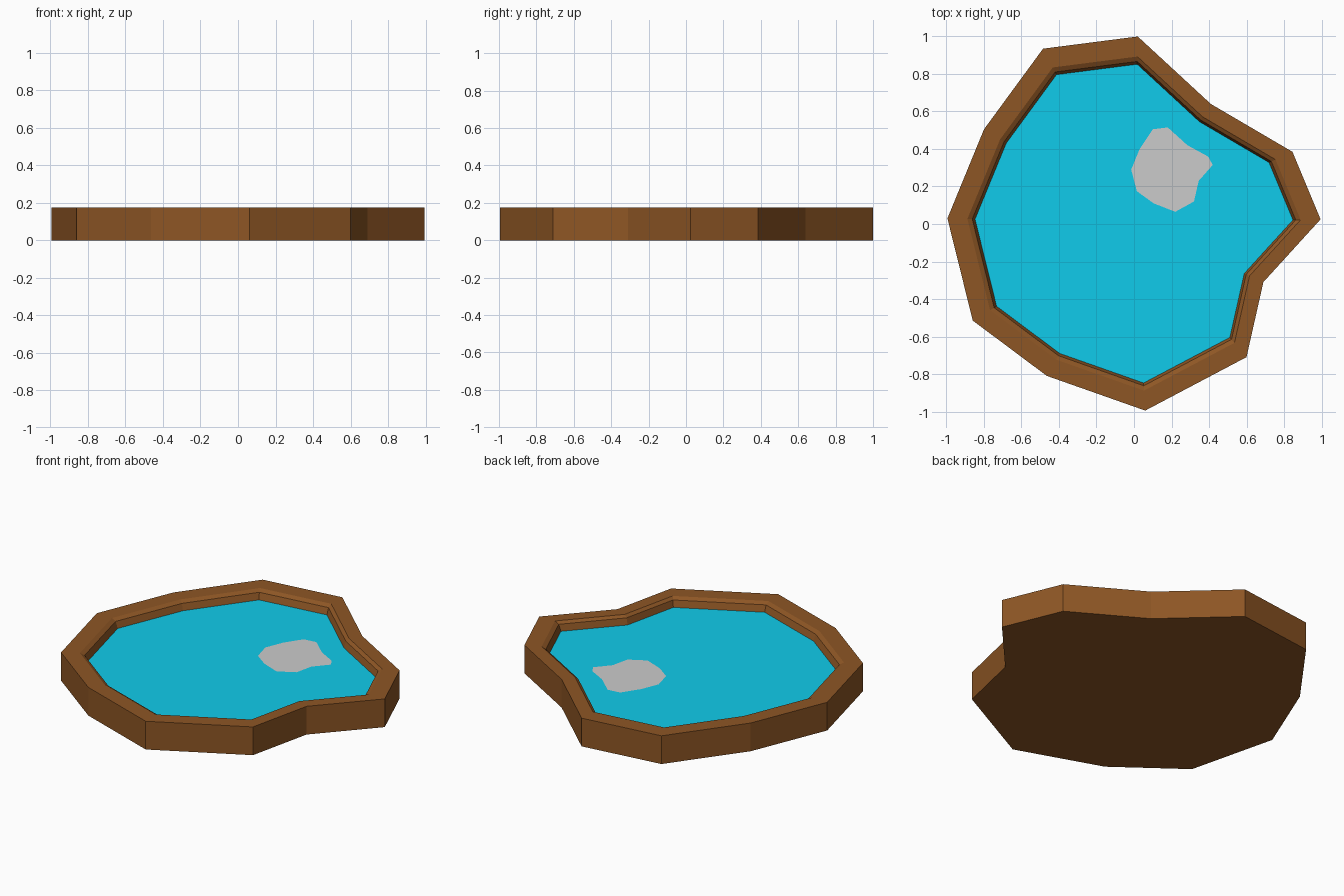
import bpy, bmesh

if "Cube" in bpy.data.objects:
    bpy.data.objects.remove(bpy.data.objects["Cube"])

OUTLINE = [(0.02, 1.0), (-0.485, 0.935), (-0.80, 0.505), (-0.995, 0.03),
           (-0.86, -0.515), (-0.465, -0.81), (0.06, -0.995), (0.60, -0.71),
           (0.69, -0.31), (0.995, 0.025), (0.845, 0.385), (0.41, 0.64)]
PATCH = [(0.18, 0.515), (0.10, 0.505), (0.03, 0.40), (-0.015, 0.29),
         (0.015, 0.175), (0.105, 0.11), (0.22, 0.065), (0.32, 0.12),
         (0.345, 0.23), (0.42, 0.315), (0.395, 0.36), (0.285, 0.42)]
HEIGHT = 0.176
WATER_Z = 0.122


def material(name, rgb):
    mat = bpy.data.materials.new(name)
    mat.diffuse_color = (*rgb, 1.0)
    mat.use_nodes = True
    mat.node_tree.nodes["Principled BSDF"].inputs["Base Color"].default_value = mat.diffuse_color
    return mat


def loft(name, outline, rings, mat=None, cap_bottom=False, cap_top=False):
    """Stack scaled copies of an outline; rings are (scale, z)."""
    bm = bmesh.new()
    loops = [[bm.verts.new((x * s, y * s, z)) for x, y in outline] for s, z in rings]
    n = len(outline)
    for a, b in zip(loops, loops[1:]):
        for i in range(n):
            j = (i + 1) % n
            bm.faces.new((a[i], a[j], b[j], b[i]))
    if cap_bottom:
        bm.faces.new(loops[0][::-1])
    if cap_top:
        bm.faces.new(loops[-1])
    mesh = bpy.data.meshes.new(name)
    bm.to_mesh(mesh)
    bm.free()
    obj = bpy.data.objects.new(name, mesh)
    bpy.context.collection.objects.link(obj)
    if mat:
        mesh.materials.append(mat)
    return obj


earth = material("earth", (0.27, 0.093, 0.018))
blue = material("water", (0.005, 0.60, 0.83))

# Bank: outer wall, flat rim, shallow slope, steep inner wall, closed underside
loft("pond_bank", OUTLINE,
     [(1.0, 0.0), (1.0, HEIGHT), (0.893, HEIGHT), (0.867, HEIGHT - 0.014),
      (0.852, WATER_Z)], earth, cap_bottom=True)

# Water sheet filling the inner edge
loft("water_surface", OUTLINE, [(0.852, WATER_Z)], blue, cap_top=True)

# Flat grey patch lying on the water
loft("surface_patch", PATCH, [(1.0, WATER_Z + 0.003)], cap_top=True)
